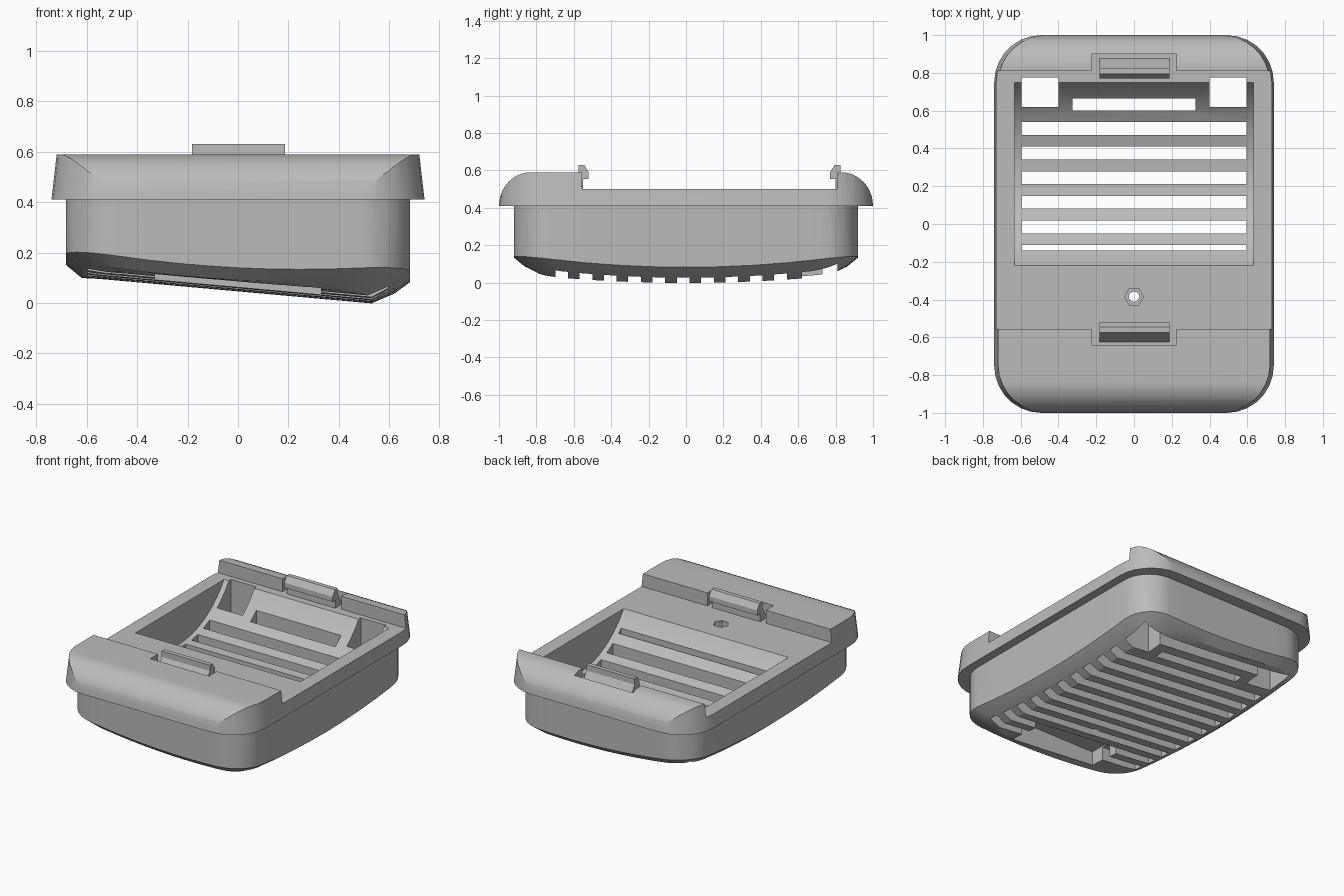
import bpy, bmesh, math

if "Cube" in bpy.data.objects:
    bpy.data.objects.remove(bpy.data.objects["Cube"])

grey = bpy.data.materials.new("plain grey")
grey.use_nodes = True
grey.diffuse_color = (0.5, 0.5, 0.5, 1)
grey.node_tree.nodes["Principled BSDF"].inputs["Base Color"].default_value = (0.5, 0.5, 0.5, 1)


def finish(bm, name):
    bmesh.ops.triangulate(bm, faces=[f for f in bm.faces if len(f.verts) == 4 and name == "case_body"])
    bmesh.ops.recalc_face_normals(bm, faces=bm.faces)
    mesh = bpy.data.meshes.new(name)
    bm.to_mesh(mesh)
    bm.free()
    mesh.materials.append(grey)
    ob = bpy.data.objects.new(name, mesh)
    bpy.context.collection.objects.link(ob)
    return ob


def outline(hx, hy, r, steps=7, spans=1):
    """Rounded rectangle, counter-clockwise, with its straight sides split into spans."""
    corners = []
    for k, (sx, sy) in enumerate([(1, 1), (-1, 1), (-1, -1), (1, -1)]):
        angles = [(k + i / steps) * math.pi / 2 for i in range(steps + 1)]
        corners.append([(sx * (hx - r) + r * math.cos(a), sy * (hy - r) + r * math.sin(a)) for a in angles])
    pts = []
    for k, corner in enumerate(corners):
        pts += corner
        (ax, ay), (bx, by) = corner[-1], corners[(k + 1) % 4][0]
        pts += [(ax + (bx - ax) * i / spans, ay + (by - ay) * i / spans) for i in range(1, spans)]
    return pts


def loft(rings, name, tip=None):
    """Skin matching rings; close the last with a cap or a fan to a tip."""
    bm = bmesh.new()
    rows = [[bm.verts.new(p) for p in ring] for ring in rings]
    n = len(rows[0])
    for a, b in zip(rows, rows[1:]):
        for i in range(n):
            j = (i + 1) % n
            bm.faces.new((a[i], a[j], b[j], b[i]))
    bm.faces.new(rows[0])
    if tip:
        t = bm.verts.new(tip)
        for i in range(n):
            bm.faces.new((rows[-1][i], rows[-1][(i + 1) % n], t))
    else:
        bm.faces.new(rows[-1])
    return finish(bm, name)


def extrude_x(profile, x0, x1, name):
    return loft([[(x, y, z) for y, z in profile] for x in (x0, x1)], name)


def box(x0, x1, y0, y1, z0, z1):
    return extrude_x([(y0, z0), (y1, z0), (y1, z1), (y0, z1)], x0, x1, "cutter")


def cylinder(x, y, r, z0, z1, sides):
    ring = [(x + r * math.cos(math.tau * i / sides), y + r * math.sin(math.tau * i / sides)) for i in range(sides)]
    return loft([[(u, v, z) for u, v in ring] for z in (z0, z1)], "cutter")


def combine(target, other, op="DIFFERENCE"):
    mod = target.modifiers.new("combine", "BOOLEAN")
    mod.operation, mod.solver, mod.object = op, "EXACT", other
    bpy.context.view_layer.objects.active = target
    bpy.ops.object.modifier_apply(modifier=mod.name)
    bpy.data.objects.remove(other)


# Lower body: straight wall, bevelled edge, and a tilted bowed underside
def wall_z(x, y):
    return 0.07 - 0.05 * x + 0.1 * x * x + 0.07 * (y / 0.92) ** 2


def under_z(x, y):
    return 0.046 - 0.09 * x + 0.045 * (y / 0.85) ** 2


base = outline(0.682, 0.92, 0.2, spans=8)
rings = [[(x, y, 0.45) for x, y in base],
         [(x, y, wall_z(x, y)) for x, y in base],
         [(x, y, wall_z(x, y) - 0.04) for x, y in outline(0.62, 0.86, 0.18, spans=8)]]
inner = outline(0.53, 0.79, 0.16, spans=8)
for s in (1, 0.75, 0.5, 0.25):
    rings.append([(x * s, y * s, under_z(x * s, y * s)) for x, y in inner])
body = loft(rings, "case_body", (0, 0, under_z(0, 0)))

# Upper rim: drafted rounded block trimmed by a profile with rounded ends
rim = loft([[(x, y, 0.41) for x, y in outline(0.74, 1.0, 0.25)],
            [(x, y, 0.6) for x, y in outline(0.718, 0.98, 0.23)]], "rim")
arc = [(0.83 + 0.17 * math.cos(a), 0.41 + 0.18 * math.sin(a))
       for a in (i * math.pi / 20 for i in range(11))]
profile = [(1.0, 0.35)] + arc + [(-y, z) for y, z in reversed(arc)] + [(-1.0, 0.35)]
combine(rim, extrude_x(profile, -1, 1, "cutter"), "INTERSECT")
combine(body, rim, "UNION")

# Lowered deck between the two end humps
combine(body, box(-1, 1, -0.555, 0.81, 0.5, 0.8))

# Trough with a circular floor
sag, half, mid = 0.26, 0.485, 0.265
radius = (half ** 2 + sag ** 2) / (2 * sag)
sweep = math.asin(half / radius)
trough = [(mid + radius * math.sin(a), 0.5 - sag + radius * (1 - math.cos(a)))
          for a in (sweep * (i / 8 - 1) for i in range(17))]
combine(body, extrude_x(trough + [(0.75, 0.6), (-0.22, 0.6)], -0.632, 0.632, "cutter"))

# Vent slots: through the trough, blind under the front, split near the front edge
for k in range(12):
    y = 0.765 - 0.13 * k
    y0, y1 = y - 0.034, y + 0.034
    if k == 0:
        combine(body, box(-0.595, 0.595, y0, 0.81, -0.1, 0.2))
    elif k == 1:
        combine(body, box(-0.325, 0.325, 0.6, 0.665, -0.1, 0.55))
    elif y > -0.1:
        combine(body, box(-0.595, 0.595, y0, y1, -0.1, 0.55))
    elif y > -0.45:
        combine(body, box(-0.595, 0.595, y0, y1, -0.1, 0.2))
    else:
        for x0, x1 in ((-0.595, -0.3), (0.3, 0.595)):
            combine(body, box(x0, x1, y0, y1, -0.1, 0.2))
combine(body, box(-0.595, 0.595, -0.14, -0.112, 0.1, 0.55))

# Recess under the front, between the split slats
combine(body, box(-0.33, 0.33, -0.8, -0.5, -0.1, 0.21))

# Square openings in the rear corners
for x0, x1 in ((-0.595, -0.4), (0.4, 0.595)):
    combine(body, box(x0, x1, 0.62, 0.775, -0.1, 0.55))

# Screw hole with a hexagonal seat
combine(body, cylinder(0, -0.385, 0.05, 0.44, 0.6, 6))
combine(body, cylinder(0, -0.385, 0.028, -0.1, 0.6, 12))

# Notches in the humps around the clips
combine(body, box(-0.225, 0.225, 0.78, 0.9, 0.5, 0.8))
combine(body, box(-0.225, 0.225, -0.64, -0.51, 0.5, 0.8))


# Hooked clips with a sloping brace behind
def clip(name, y, side):
    shape = [(-0.05, 0.47), (-0.05, 0.5), (0, 0.59), (0, 0.63), (0.03, 0.63), (0.055, 0.59),
             (0.055, 0.555), (0.025, 0.555), (0.025, 0.47)]
    return extrude_x([(y + side * u, z) for u, z in shape], -0.183, 0.187, name)


clip("front_clip", -0.575, 1)
clip("rear_clip", 0.825, -1)

# Smooth the rounded areas, keep the edges crisp
bpy.ops.object.select_all(action="DESELECT")
body.select_set(True)
bpy.context.view_layer.objects.active = body
bpy.ops.object.shade_smooth_by_angle(angle=math.radians(22))
